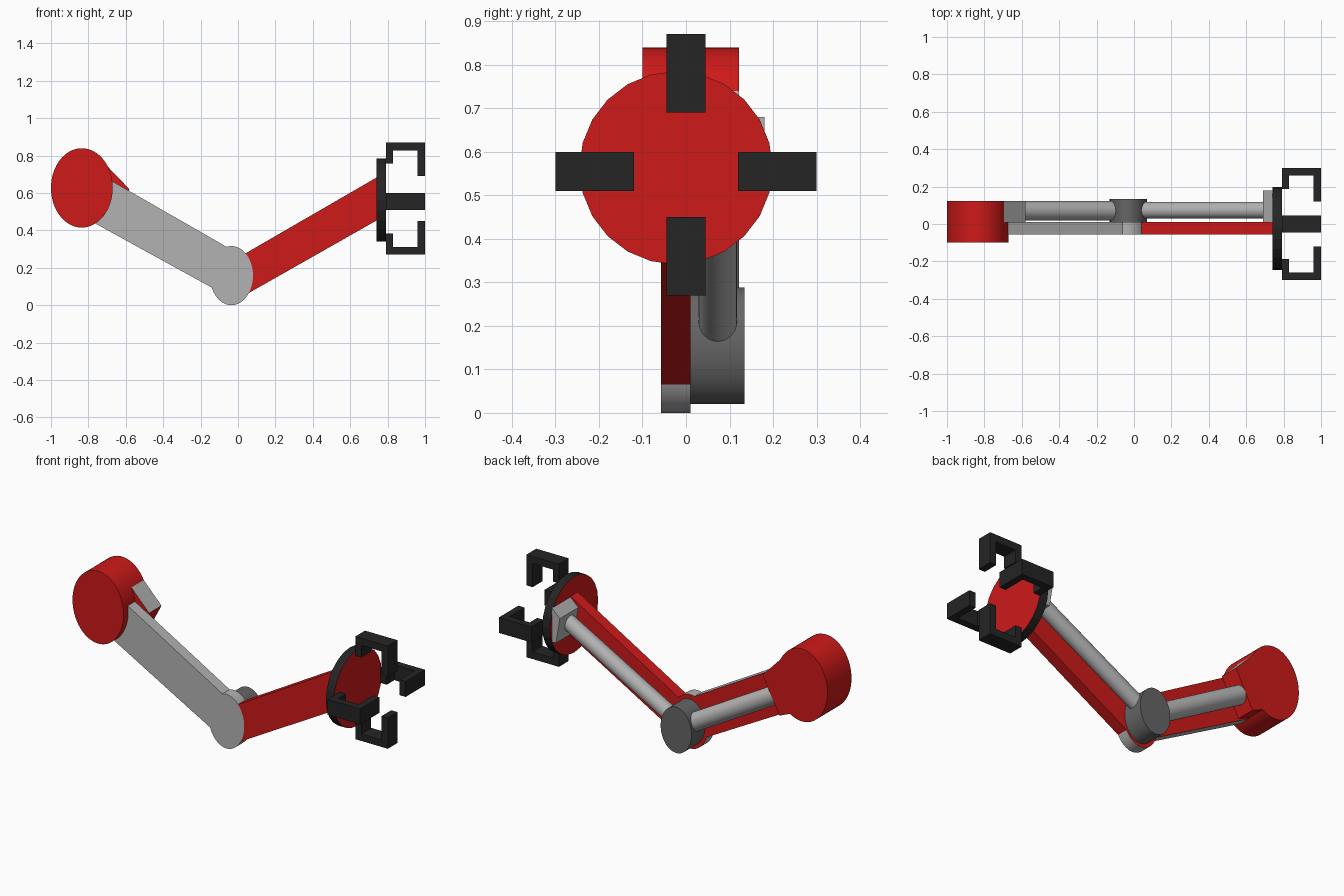
import bpy, bmesh, math
from mathutils import Vector

if "Cube" in bpy.data.objects:
    bpy.data.objects.remove(bpy.data.objects["Cube"])


def mat(name, c):
    m = bpy.data.materials.new(name)
    m.diffuse_color = (*c, 1)
    m.use_nodes = True
    m.node_tree.nodes["Principled BSDF"].inputs["Base Color"].default_value = m.diffuse_color
    return m


RED = mat("red", (0.62, 0.01, 0.01))
BLACK = mat("black", (0.018, 0.018, 0.018))
DARK = mat("dark_grey", (0.13, 0.13, 0.13))
GREY = mat("grey", (0.45, 0.45, 0.45))


def finish(name, bm, mats, pick=None, smooth=False):
    """Turn a bmesh into an object; pick(normal) gives the material slot."""
    bmesh.ops.recalc_face_normals(bm, faces=bm.faces)
    for f in bm.faces:
        f.material_index = pick(f.normal) if pick else 0
    me = bpy.data.meshes.new(name)
    bm.to_mesh(me)
    bm.free()
    for m in mats:
        me.materials.append(m)
    ob = bpy.data.objects.new(name, me)
    bpy.context.collection.objects.link(ob)
    if smooth:
        bpy.ops.object.select_all(action='DESELECT')
        ob.select_set(True)
        bpy.context.view_layer.objects.active = ob
        bpy.ops.object.shade_smooth_by_angle(angle=math.radians(30))
    return ob


def prism(name, pts, a, b, mats, axis='y', pick=None, smooth=False):
    """Extrude an outline along y (points are x,z) or x (points are y,z)."""
    bm = bmesh.new()
    place = (lambda p, d: (p[0], d, p[1])) if axis == 'y' else (lambda p, d: (d, p[0], p[1]))
    face = bm.faces.new([bm.verts.new(place(p, a)) for p in pts])
    ext = bmesh.ops.extrude_face_region(bm, geom=[face])
    vs = [v for v in ext['geom'] if isinstance(v, bmesh.types.BMVert)]
    off = Vector((0, b - a, 0)) if axis == 'y' else Vector((b - a, 0, 0))
    bmesh.ops.translate(bm, verts=vs, vec=off)
    return finish(name, bm, mats, pick, smooth)


def arc(c, r, a0, a1, n):
    return [(c[0] + r[0] * math.cos(math.radians(a0 + (a1 - a0) * i / n)),
             c[1] + r[1] * math.sin(math.radians(a0 + (a1 - a0) * i / n)))
            for i in range(n + 1)]


def ellipse(c, r, n):
    return arc(c, r, 0, 360, n)[:-1]


def rod(name, p, q, r):
    p, q = Vector(p), Vector(q)
    bm = bmesh.new()
    bmesh.ops.create_cone(bm, cap_ends=True, segments=32, radius1=r, radius2=r,
                          depth=(q - p).length)
    rot = (q - p).to_track_quat('Z', 'Y').to_matrix()
    bmesh.ops.rotate(bm, verts=bm.verts, cent=(0, 0, 0), matrix=rot)
    bmesh.ops.translate(bm, verts=bm.verts, vec=(p + q) / 2)
    return finish(name, bm, [GREY], smooth=True)


back_red = lambda n: 1 if n.y > 0.9 else 0
EC, ER = (-0.035, 0.158), (0.115, 0.158)   # elbow centre and radii

# Shoulder drum
prism("shoulder", ellipse((-0.835, 0.627), (0.165, 0.212), 64), -0.10, 0.122, [RED], smooth=True)

# Upper arm with rounded elbow, red on its back
upper = [(-0.76, 0.435), (-0.80, 0.60), (-0.72, 0.69)] + arc(EC, ER, 103, -156, 48)
prism("upper_arm", upper, -0.057, 0.01, [GREY, RED], pick=back_red, smooth=True)

# Forearm butted against the elbow
fore = arc(EC, ER, -36, 49, 16) + [(0.745, 0.685), (0.745, 0.455)]
prism("forearm", fore, -0.057, 0.01, [RED], smooth=True)

# Elbow pivot and the two rods behind the arms
prism("elbow_pivot", ellipse((-0.03, 0.154), (0.10, 0.134), 64), 0.01, 0.134, [DARK], smooth=True)
rod("upper_rod", (-0.66, 0.07, 0.515), (-0.04, 0.07, 0.16), 0.052)
rod("forearm_rod", (-0.02, 0.073, 0.165), (0.725, 0.073, 0.575), 0.044)

# Blocks holding the rod ends
prism("shoulder_block", [(-0.725, 0.77), (-0.58, 0.62), (-0.69, 0.41), (-0.76, 0.44), (-0.82, 0.6)],
      0.008, 0.122, [RED, GREY], pick=lambda n: 1 if n.z > 0.5 else 0)
prism("wrist_block", [(0.69, 0.63), (0.742, 0.68), (0.742, 0.48), (0.715, 0.48)],
      0.01, 0.18, [GREY])

# Wrist disc: black rim, red faces
prism("wrist_disc", ellipse((-0.023, 0.563), (0.222, 0.222), 24), 0.74, 0.79, [BLACK, RED],
      axis='x', pick=lambda n: 1 if abs(n.x) > 0.9 else 0)

# Four hooked gripper fingers; profile is (x, distance from the hand axis)
hook = [(0.79, 0.188), (0.79, 0.30), (1.0, 0.30), (1.0, 0.12), (0.96, 0.12),
        (0.96, 0.258), (0.83, 0.258), (0.83, 0.188)]
for i, side in enumerate((1, -1)):
    prism(f"finger_vertical_{i}", [(x, 0.57 + side * d) for x, d in hook], -0.045, 0.045, [BLACK])
    ob = prism(f"finger_side_{i}", hook, -0.045, 0.045, [BLACK])
    for v in ob.data.vertices:      # lay the hook on its side
        x, y, z = v.co
        v.co = (x, side * z, 0.555 - side * y * -1)
    if side == 1:
        ob.data.flip_normals()
